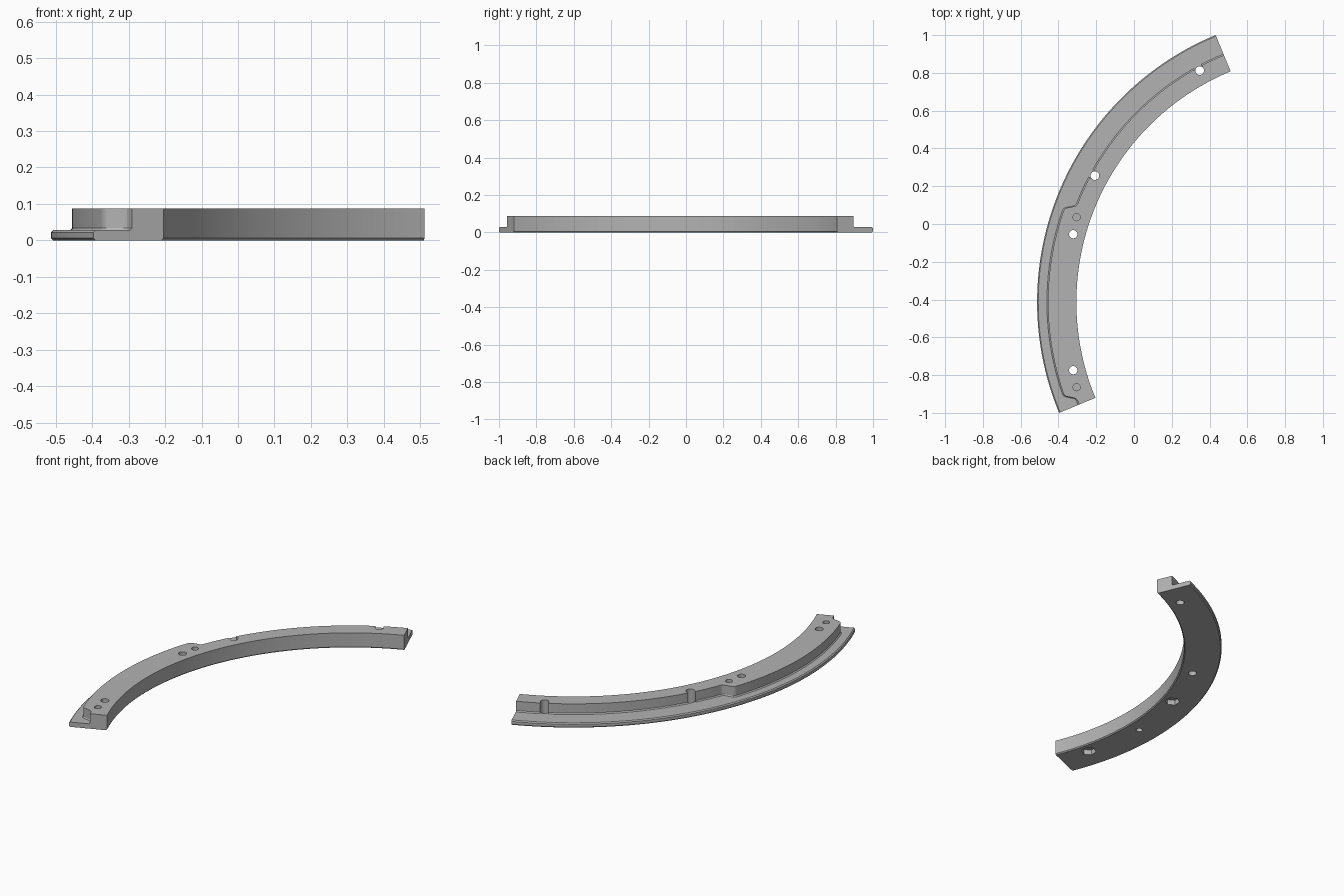
import bpy, bmesh, math
from mathutils import Matrix, Vector

cube = bpy.data.objects.get("Cube")
if cube:
    bpy.data.objects.remove(cube, do_unlink=True)

# Overall arc: a quarter ring around CENTRE
CENTRE = Vector((1.018, -0.414, 0))
OUTER, INNER = 1.531, 1.323
HEIGHT, FLANGE, BEVEL = 0.088, 0.028, 0.006
PAD_R, WALL_R = 1.473, 1.416
MID = 180.0

grey = bpy.data.materials.new("plain grey")
grey.use_nodes = True
colour = (0.45, 0.45, 0.45, 1)
grey.diffuse_color = colour
grey.node_tree.nodes["Principled BSDF"].inputs["Base Color"].default_value = colour


def polar(r, degrees, z):
    a = math.radians(degrees)
    return CENTRE + Vector((r * math.cos(a), r * math.sin(a), z))


# Wall outline at the ends of the wide pad: (degrees from pad middle, radius)
step = [(19.2, PAD_R), (19.6, PAD_R - 0.003), (19.9, PAD_R - 0.009),
        (20.1, PAD_R - 0.017), (20.65, WALL_R + 0.018),
        (20.85, WALL_R + 0.009), (21.2, WALL_R + 0.002), (21.6, WALL_R)]
pad = [(a, PAD_R) for a in range(-19, 20)]
upper = [(a, WALL_R) for a in range(22, 67)] + [(67.5, WALL_R)]
lower = [(-a, r) for a, r in reversed(step)]
stations = [(-22.5, WALL_R)] + lower + pad + step + upper

# Ring segment: sweep the stepped section through the stations
bm = bmesh.new()
rings = []
for offset, wall in stations:
    section = [(INNER, BEVEL), (INNER, HEIGHT), (wall, HEIGHT),
               (wall, FLANGE + BEVEL), (wall + BEVEL, FLANGE),
               (OUTER - BEVEL, FLANGE), (OUTER, FLANGE - BEVEL),
               (OUTER, BEVEL), (OUTER - BEVEL, 0), (INNER + BEVEL, 0)]
    rings.append([bm.verts.new(polar(r, MID - offset, z)) for r, z in section])
for a, b in zip(rings, rings[1:]):
    for i in range(len(a)):
        j = (i + 1) % len(a)
        bm.faces.new((a[i], a[j], b[j], b[i]))
bm.faces.new(rings[0])
bm.faces.new(rings[-1])
bmesh.ops.recalc_face_normals(bm, faces=bm.faces)
mesh = bpy.data.meshes.new("ring_segment")
bm.to_mesh(mesh)
bm.free()
body = bpy.data.objects.new("ring_segment", mesh)
bpy.context.collection.objects.link(body)
mesh.materials.append(grey)


def cut(cutter):
    """Subtract a helper solid from the ring segment and remove it."""
    cutter.hide_render = True
    cutter.data.materials.append(grey)
    bpy.context.view_layer.objects.active = body
    mod = body.modifiers.new("cut", "BOOLEAN")
    mod.operation, mod.solver, mod.object = "DIFFERENCE", "EXACT", cutter
    bpy.ops.object.modifier_apply(modifier=mod.name)
    bpy.data.objects.remove(cutter, do_unlink=True)


def drill(x, y, radius, z0, z1, sides=24):
    bpy.ops.mesh.primitive_cylinder_add(vertices=sides, radius=radius, depth=z1 - z0,
                                        location=(x, y, (z0 + z1) / 2))
    cut(bpy.context.object)


# Pad holes: bolt holes with nut pockets below, and blind pin holes
for side in (-1, 1):
    y = CENTRE.y + side * 0.36
    drill(-0.322, y, 0.022, -0.1, 0.2)
    drill(-0.322, y, 0.042, -0.1, 0.03, 6)
    drill(-0.304, CENTRE.y + side * 0.45, 0.019, 0.03, 0.2)

# Blind locating hole under the middle of the pad
drill(-0.385, CENTRE.y, 0.018, -0.1, 0.05)

# Holes that break out through the narrow wall
for x, y in ((-0.207, 0.256), (0.348, 0.812)):
    drill(x, y, 0.023, -0.1, 0.2)
    out = (Vector((x, y, 0)) - CENTRE).normalized()
    angle = math.atan2(out.y, out.x)
    spot = Vector((x, y, 0)) + out * 0.025
    bpy.ops.mesh.primitive_cube_add(size=1, location=(spot.x, spot.y, FLANGE + 0.1),
                                    rotation=(0, 0, angle))
    slot = bpy.context.object
    slot.scale = (0.05, 0.044, 0.2)
    cut(slot)

bpy.ops.object.select_all(action="DESELECT")
body.select_set(True)
bpy.context.view_layer.objects.active = body
bpy.ops.object.shade_smooth_by_angle(angle=math.radians(25))
